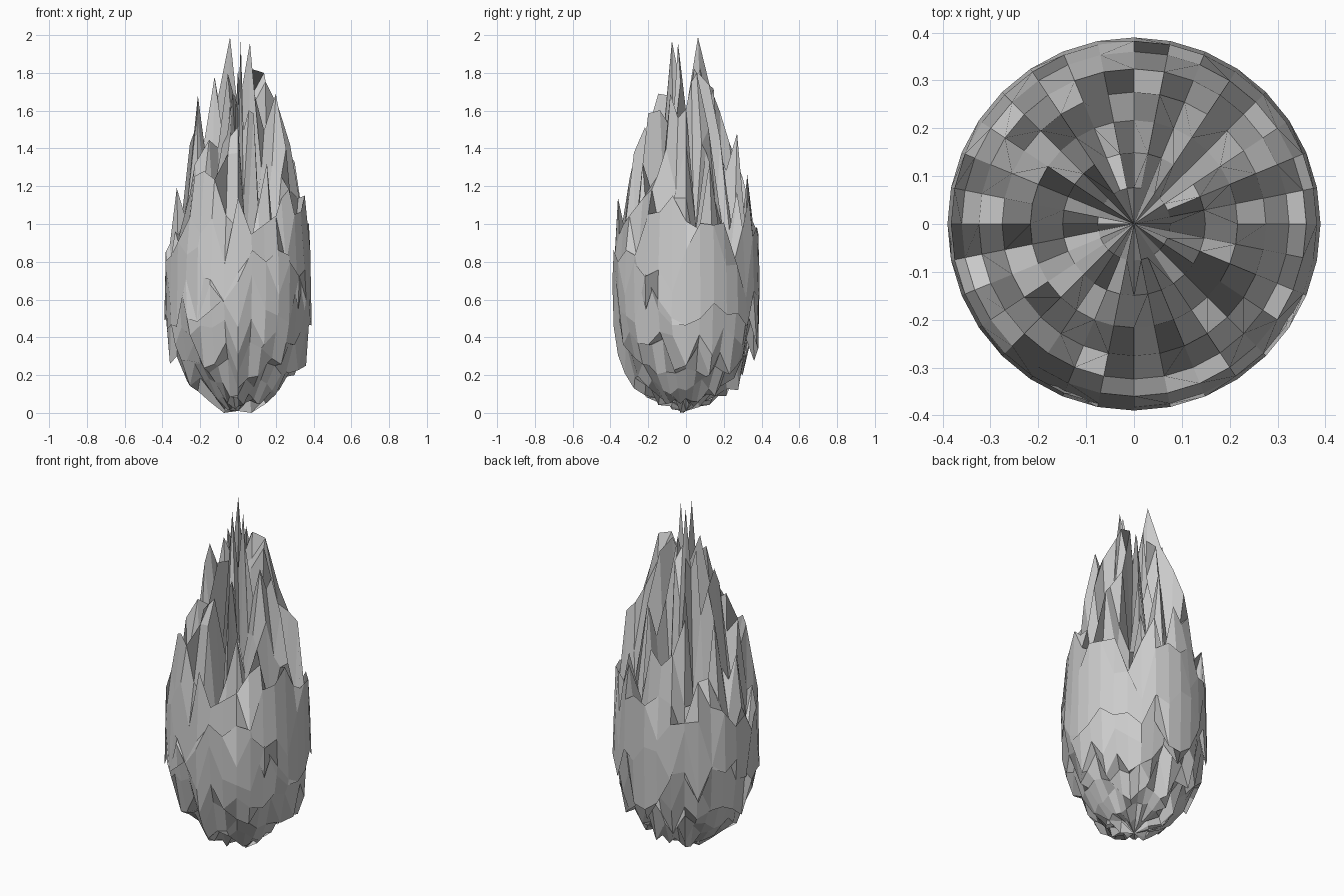
import bpy, bmesh, math, random

if "Cube" in bpy.data.objects:
    bpy.data.objects.remove(bpy.data.objects["Cube"])

random.seed(5)
SEGS, RINGS, R = 32, 16, 0.39

# Most prominent tongues and dips: (ring, segment) -> height
KEYS = {
    (1, 11): 1.99, (1, 25): 1.97, (1, 29): 1.96,
    (2, 2): 1.80, (2, 13): 1.78, (2, 23): 1.69,
    (3, 30): 1.69, (3, 15): 1.68, (4, 23): 1.37, (4, 7): 1.48,
    (4, 0): 1.42, (5, 16): 1.19, (5, 2): 1.33, (5, 21): 1.28,
    (6, 31): 1.15, (6, 6): 1.14, (6, 24): 1.14, (7, 8): 0.95,
    (9, 8): 0.34, (10, 0): 0.25, (10, 16): 0.26, (11, 2): 0.20,
    (12, 24): 0.13, (12, 8): 0.12, (15, 17): 0.0, (15, 30): 0.0,
}
# Upper limit of the jitter per ring, following the outline of the flame
LIMIT = [1, .95, .92, .89, .84, .81, .82, .85, .88] + [0.92] * 8


def height(ring, seg):
    if (ring, seg) in KEYS:
        return KEYS[(ring, seg)]
    base = 1 + math.cos(math.pi * ring / RINGS)
    z = base * random.uniform(0.44, LIMIT[ring])
    # ragged underside
    return z + (random.uniform(0, 0.07) if ring >= 12 else 0)


# Flame: ball of rings whose points are pulled to random heights
bm = bmesh.new()
top = bm.verts.new((0, 0, 1.6))
bottom = bm.verts.new((0, 0, 0.01))
rows = []
for i in range(1, RINGS):
    r = R * math.sin(math.pi * i / RINGS)
    row = []
    for j in range(SEGS):
        a = 2 * math.pi * j / SEGS
        row.append(bm.verts.new((r * math.cos(a), r * math.sin(a), height(i, j))))
    rows.append(row)

for j in range(SEGS):
    k = (j + 1) % SEGS
    bm.faces.new((top, rows[0][j], rows[0][k]))
    bm.faces.new((bottom, rows[-1][k], rows[-1][j]))
    for upper, lower in zip(rows, rows[1:]):
        bm.faces.new((upper[j], lower[j], lower[k], upper[k]))

mesh = bpy.data.meshes.new("flame")
bm.to_mesh(mesh)
bm.free()
flame = bpy.data.objects.new("flame", mesh)
bpy.context.collection.objects.link(flame)
